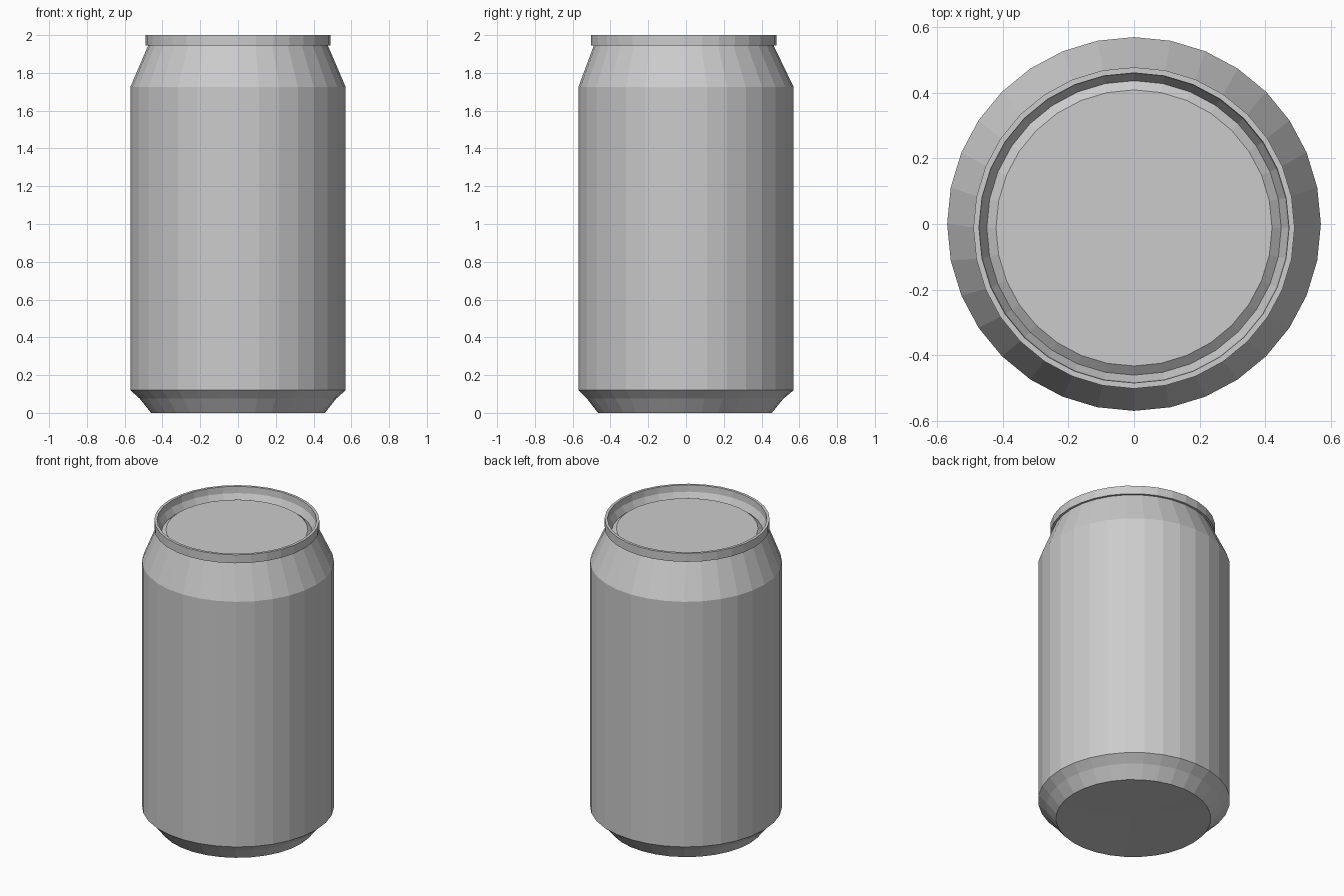
import bpy, bmesh, math

if "Cube" in bpy.data.objects:
    bpy.data.objects.remove(bpy.data.objects["Cube"])

SIDES = 32

metal = bpy.data.materials.new("plain_grey_metal")
metal.diffuse_color = (0.6, 0.6, 0.6, 1.0)
metal.use_nodes = True
metal.node_tree.nodes["Principled BSDF"].inputs["Base Color"].default_value = metal.diffuse_color


def lathe(name, profile):
    """Spin (radius, z, y offset) rings; radius 0 closes the end in a point."""
    bm = bmesh.new()
    rings = []
    for r, z, oy in profile:
        if r == 0:
            rings.append([bm.verts.new((0, oy, z))] * SIDES)
        else:
            rings.append([bm.verts.new((r * math.cos(2 * math.pi * i / SIDES),
                                        oy + r * math.sin(2 * math.pi * i / SIDES), z))
                          for i in range(SIDES)])
    for a, b in zip(rings, rings[1:]):
        for i in range(SIDES):
            j = (i + 1) % SIDES
            quad = list(dict.fromkeys((a[i], a[j], b[j], b[i])))
            bm.faces.new(quad)
    me = bpy.data.meshes.new(name)
    bm.to_mesh(me)
    bm.free()
    me.materials.append(metal)
    ob = bpy.data.objects.new(name, me)
    bpy.context.collection.objects.link(ob)
    return ob


OFF = -0.012  # the lid and rim sit slightly forward of the body

# Underside, bevelled foot, straight wall and sloping shoulder
lathe("can_body", [
    (0, 0.008, -0.006), (0.46, 0.0, -0.006),
    (0.52, 0.075, -0.004), (0.57, 0.12, 0),
    (0.57, 1.725, 0), (0.476, 1.945, OFF),
])

# Rim lip, inner wall, groove and raised flat lid
lathe("rim_and_lid", [
    (0.476, 1.945, OFF), (0.49, 1.945, OFF), (0.49, 2.0, OFF),
    (0.473, 2.0, OFF), (0.470, 1.957, OFF), (0.449, 1.915, OFF),
    (0.421, 1.937, OFF), (0, 1.937, OFF),
])
